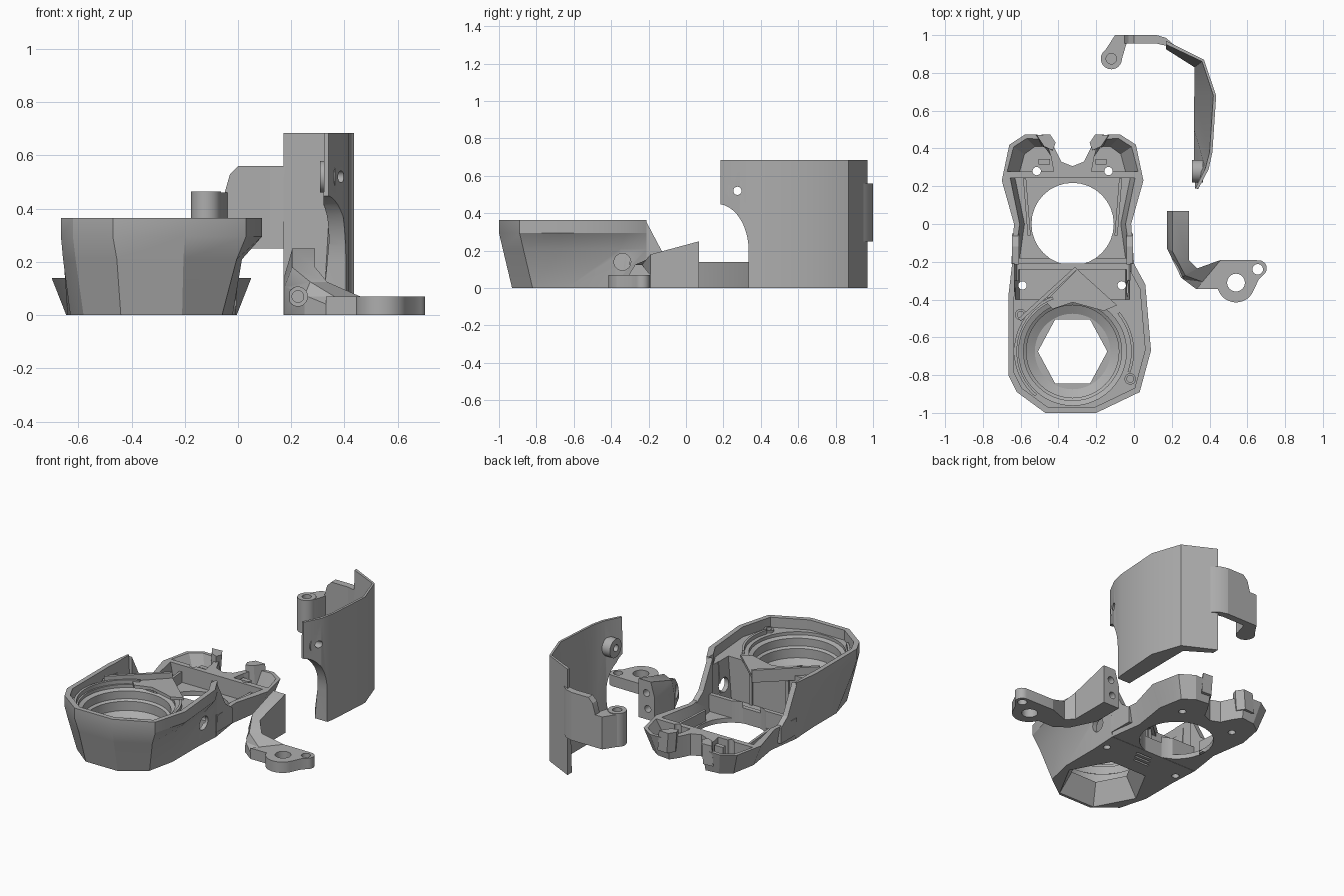
import bpy, bmesh, math

cube = bpy.data.objects.get("Cube")
if cube:
    bpy.data.objects.remove(cube, do_unlink=True)

grey = bpy.data.materials.new("plain_grey")
grey.use_nodes = True
GREY = (0.42, 0.42, 0.42, 1)
grey.diffuse_color = GREY
for node in grey.node_tree.nodes:
    if node.type == 'BSDF_PRINCIPLED':
        node.inputs["Base Color"].default_value = GREY

CX = -0.325          # centre line of the housing
BOWL_Y = -0.675      # centre of the front opening


def loft(name, rings):
    """Closed solid through rings of 3D points."""
    bm = bmesh.new()
    loops = [[bm.verts.new(p) for p in ring] for ring in rings]
    n = len(loops[0])
    for a, b in zip(loops, loops[1:]):
        for i in range(n):
            j = (i + 1) % n
            bm.faces.new((a[i], a[j], b[j], b[i]))
    bm.faces.new(loops[0])
    bm.faces.new(loops[-1])
    bmesh.ops.recalc_face_normals(bm, faces=bm.faces)
    mesh = bpy.data.meshes.new(name)
    bm.to_mesh(mesh)
    bm.free()
    mesh.materials.append(grey)
    obj = bpy.data.objects.new(name, mesh)
    bpy.context.collection.objects.link(obj)
    return obj


def plan(pts, z):
    return [(x, y, z) for x, y in pts]


def prism(name, pts, z0, z1):
    return loft(name, [plan(pts, z0), plan(pts, z1)])


def side_prism(name, pts, x0, x1):
    return loft(name, [[(x, y, z) for y, z in pts] for x in (x0, x1)])


def front_prism(name, pts, y0, y1):
    return loft(name, [[(x, y, z) for x, z in pts] for y in (y0, y1)])


def box(name, x0, x1, y0, y1, z0, z1):
    return prism(name, [(x0, y0), (x1, y0), (x1, y1), (x0, y1)], z0, z1)


def circle(x, y, r, n=32, start=0, sweep=360, stretch=1):
    count = n if sweep == 360 else n + 1
    angles = [math.radians(start + sweep * i / n) for i in range(count)]
    return [(x + r * math.cos(a), y + stretch * r * math.sin(a)) for a in angles]


def cut(obj, *cutters):
    for c in cutters:
        mod = obj.modifiers.new("cut", 'BOOLEAN')
        mod.operation, mod.solver, mod.object = 'DIFFERENCE', 'EXACT', c
        bpy.ops.object.select_all(action='DESELECT')
        bpy.context.view_layer.objects.active = obj
        obj.select_set(True)
        bpy.ops.object.modifier_apply(modifier=mod.name)
        bpy.data.objects.remove(c, do_unlink=True)


def hole(x, y, r, z0=-0.05, z1=0.8):
    return prism("cutter", circle(x, y, r), z0, z1)


def both(half):
    """Closed outline from half-width points, right side then mirrored left."""
    return ([(CX + w, y) for w, y in half]
            + [(CX - w, y) for w, y in reversed(half) if w > 0])


# Front housing: flared tub that overhangs on its left side
rim = [(-.47, -1), (-.2, -1), (.03, -.89), (.09, -.67), (.06, -.32), (0, -.21),
       (-.645, -.21), (-.665, -.38), (-.665, -.8), (-.62, -.89)]
waist = [(-.455, -.98), (-.205, -.98), (-.005, -.87), (.015, -.67), (0, -.35), (-.003, -.21),
         (-.643, -.21), (-.655, -.38), (-.657, -.76), (-.61, -.87)]
base = [(-.44, -.93), (-.21, -.93), (-.06, -.82), (-.02, -.64), (-.02, -.4), (-.01, -.21),
        (-.64, -.21), (-.63, -.4), (-.63, -.64), (-.58, -.82)]
housing = loft("front_housing", [plan(base, 0), plan(waist, .21), plan(rim, .295), plan(rim, .365)])
deck = [(-.3 + (x + .3) * .92, -.62 + (y + .62) * .92) for x, y in rim]
bowl = [(.2, .125), (.245, .15), (.245, .21), (.26, .22), (.26, .27), (.285, .28), (.285, .4)]


def pocket(y0, y1, half, z0):
    return loft("cutter", [plan(both([(w, y0), (w, y1)]), z) for w, z in ((half, z0), (.31, .4))])


cut(housing,
    prism("cutter", deck, .3, .42),
    loft("cutter", [plan(circle(CX, BOWL_Y, r, 48), z) for r, z in bowl]),
    loft("cutter", [plan(circle(CX, BOWL_Y, r, 6, stretch=1.07), z)
                    for r, z in ((.262, -.01), (.178, .135))]),
    pocket(-.4, -.24, .28, .03),
    pocket(-.3, -.15, .295, .1),
    side_prism("cutter", circle(-.34, .14, .045), -.1, .2),
    hole(-.59, -.325, .022), hole(-.065, -.325, .022),
    hole(-.6, -.48, .018, .25), hole(-.02, -.82, .018, .26))
# Shallow slots underneath
for i in range(3):
    y = -.34 + .035 * i
    cut(housing, box("cutter", -.39 + .02 * i, -.28 + .02 * i, y, y + .014, -.02, .02))

# Deck details: screw bosses, curved ribs, cover plate and its slanting wall
for i, (x, y) in enumerate([(-.6, -.48), (-.02, -.82)]):
    boss = prism(f"deck_boss_{i}", circle(x, y, .03), .29, .315)
    cut(boss, hole(x, y, .018))
for name, start, sweep, r in [("right_rib", -20, 60, .325), ("left_rib", 110, 120, .31)]:
    arc = circle(CX, BOWL_Y, r, 20, start, sweep)
    inner = circle(CX, BOWL_Y, r - .015, 20, start, sweep)
    prism(name, arc + inner[::-1], .29, .325)
prism("cover_plate", [(-.3, -.24), (-.09, -.43), (-.16, -.46), (CX, -.415),
                      (-.43, -.45), (-.47, -.41)], .295, .315)
prism("slanting_wall", [(-.6, -.515), (-.3, -.24), (-.313, -.227), (-.612, -.5)], .27, .35)
for x in (-.46, -.2):
    box("cover_support", x, x + .02, -.42, -.39, .03, .3)

# Rear frame with round opening and a notch at the back
low = both([(.315, -.208), (.285, 0), (.32, .23), (.29, .39), (.22, .44),
            (.13, .45), (.095, .4), (.06, .33), (0, .305)])
high = both([(.325, -.208), (.31, 0), (.375, .23), (.335, .42), (.25, .475),
             (.12, .47), (.095, .4), (.06, .33), (0, .306)])
frame = loft("rear_frame", [plan(low, 0), plan(high, .14)])
cut(frame,
    loft("cutter", [plan(both([(w, -.18), (w - .025, 0), (w + .025, .243)]), z)
                    for w, z in ((.28, .03), (.31, .16))]),
    hole(CX, 0, .218))
for s in (-1, 1):
    # Sloping corner pockets and screw holes
    floor = [(.1, .277), (.28, .277), (.255, .37), (.2, .41), (.15, .41), (.115, .36)]
    mouth = [(.1, .277), (.35, .277), (.315, .41), (.245, .455), (.14, .45), (.115, .36)]
    cut(frame, loft("cutter", [plan([(CX + s * w, y) for w, y in pts], z)
                               for pts, z in ((floor, .035), (mouth, .145))]),
        hole(CX + s * .19, .28, .022))
    # Sloped shoulders, inner ribs, end hooks
    side = "left" if s > 0 else "right"
    side_prism(f"{side}_shoulder", [(-.215, .03), (-.215, .36), (-.12, .18), (-.05, .13), (-.05, .03)],
               CX + s * .285, CX + s * .32)
    prism(f"{side}_rib", [(CX + s * w, y) for w, y in
                          ((.222, -.06), (.238, -.06), (.262, .24), (.246, .24))], .02, .1)
    hook = [(.115, .39), (.16, .41), (.2, .47), (.13, .475), (.1, .43)]
    loft(f"{side}_hook", [plan([(CX + s * w, y) for w, y in hook], .05),
                          plan([(CX + s * (w - .01), y) for w, y in hook], .18)])
    box(f"{side}_clip", CX + s * .15 - .03, CX + s * .15 + .03, .315, .345, .03, .12)

# Bracket: sloping arm that runs into a flat foot with two holes
sections = [((.175, .07), (.29, .07), .25), ((.175, -.13), (.29, -.19), .18),
            ((.25, -.285), (.335, -.235), .125), ((.33, -.345), (.46, -.19), .07)]
rings = []
for (ox, oy), (ix, iy), top in sections:
    cx, cy = ox + (ix - ox) * .25, oy + (iy - oy) * .25
    rings.append([(ox, oy, 0), (ox, oy, top * .6), (cx, cy, top), (ix, iy, top), (ix, iy, 0)])
arm = loft("bracket_arm", rings)
cut(arm, front_prism("cutter", circle(.225, .07, .036), -.5, -.17),
    front_prism("cutter", circle(.225, .07, .022), -.5, .2),
    front_prism("cutter", circle(.235, .17, .022), -.02, .2))
foot = prism("bracket_foot", [(.33, -.345), (.445, -.345)] + circle(.54, -.315, .1, 12, 200, 130)
             + [(.66, -.295)] + circle(.66, -.235, .043, 10, -50, 140) + [(.46, -.19)], 0, .07)
cut(foot, hole(.54, -.31, .047), hole(.655, -.24, .028))

# Side shell: tall faceted wall, thin at the top, with a curved cutaway
outer = [(.34, .185), (.395, .29), (.415, .38), (.435, .68), (.37, .87), (.17, .97)]
thin = [(.17, .95), (.36, .86), (.42, .68), (.4, .38), (.378, .295), (.325, .19)]
thick = [(.17, .925), (.32, .83), (.319, .68), (.318, .5), (.317, .35), (.316, .19)]
shell = loft("side_shell", [plan(outer + thick, 0), plan(outer + thin, .685)])
curve = [(.335 - .17 * (1 - math.cos(a)), .2 + .25 * math.sin(a))
         for a in [math.radians(7.5 * i) for i in range(13)]]
cut(shell, side_prism("cutter", [(.1, -.1), (.335, -.1)] + curve + [(.1, .45)], .2, .6),
    side_prism("cutter", circle(.275, .52, .022), .2, .6))
knob = side_prism("shell_boss", circle(.28, .52, .06), .308, .365)
cut(knob, side_prism("cutter", circle(.275, .52, .022), .2, .6))

# Shell arm reaching behind, ending in a screw post
front_prism("shell_arm", [(.12, .25), (.12, .56), (0, .56), (-.03, .53), (-.05, .46), (-.05, .25)],
            .955, 1.0)
loft("arm_root", [[(.12, .955, z), (.12, 1, z), (.17, .985, z), (.21, .95, z), (.185, .94, z)]
                  for z in (.25, .56)])
link = prism("arm_link", [(-.04, 1), (-.1, 1), (-.172, .89), (-.068, .86), (-.04, .955)], .25, .46)
post = prism("screw_post", circle(-.12, .875, .056), .25, .465)
for part in (link, post):
    cut(part, hole(-.12, .875, .028, .4, .6))

# Round surfaces smooth, facets crisp
bpy.ops.object.select_all(action='DESELECT')
for obj in bpy.context.scene.objects:
    if obj.type == 'MESH':
        obj.select_set(True)
        bpy.context.view_layer.objects.active = obj
bpy.ops.object.shade_smooth_by_angle(angle=math.radians(26))
